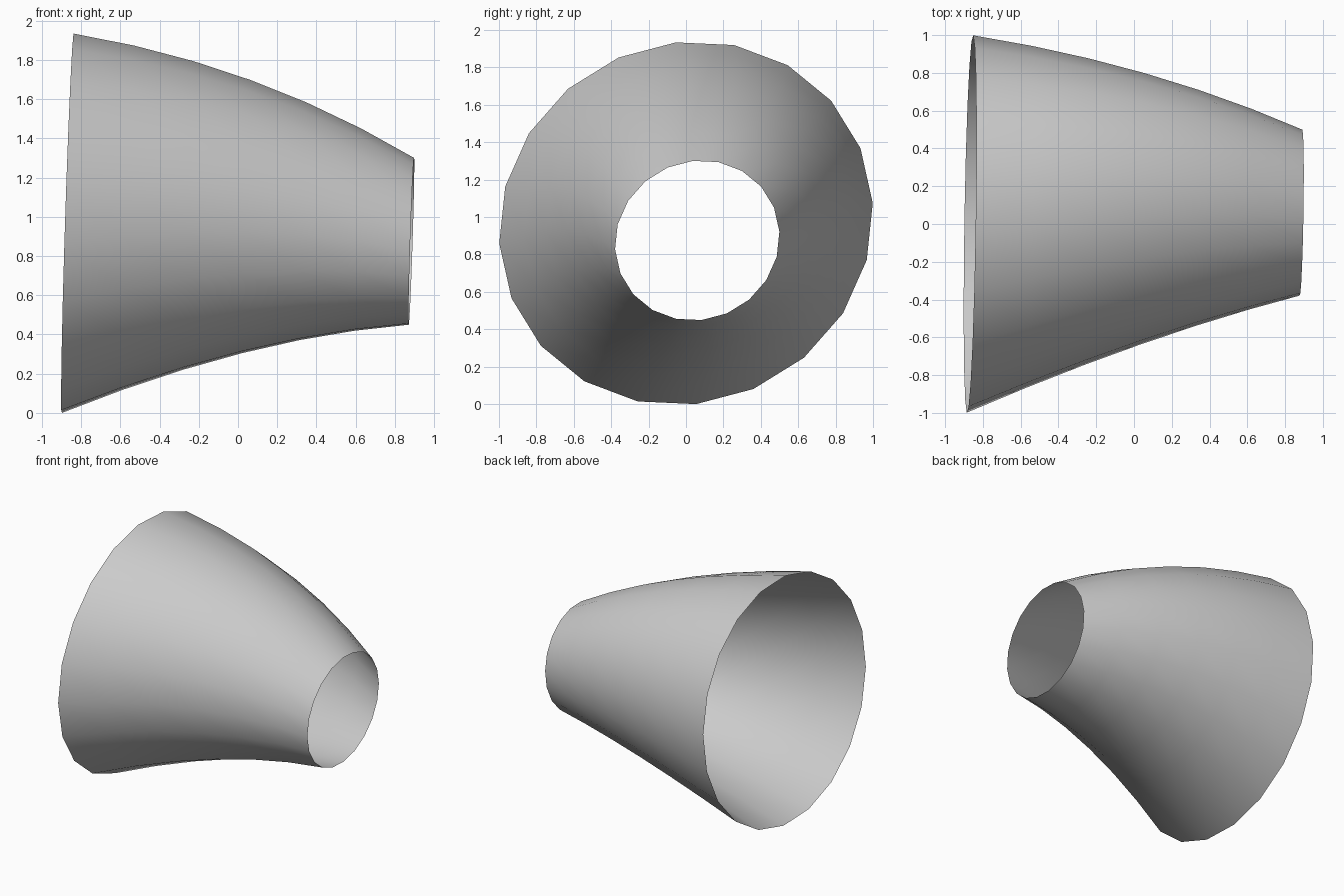
import bpy, bmesh
from math import cos, sin, radians
from mathutils import Vector

if "Cube" in bpy.data.objects:
    bpy.data.objects.remove(bpy.data.objects["Cube"])

SIDES, STEPS = 20, 6

# Start and end ring centres, and how far the spine bows between them
start, end = Vector((-0.868, 0.0, 0.967)), Vector((0.884, 0.06, 0.875))
bow = Vector((0.035, 0.05, 0.08))

# Slightly oval, slightly tilted cross-section axes
a = radians(32)
major = Vector((0, cos(a), sin(a))) * 1.017
minor = Vector((0, -sin(a), cos(a))) * 0.955
for axis in (major, minor):
    axis.x = 0.014 * axis.y + 0.031 * axis.z

# Open tapered tube: rings lofted along the bowed spine
bm = bmesh.new()
rings = []
for i in range(STEPS + 1):
    t = i / STEPS
    centre = start.lerp(end, t) + bow * (4 * t * (1 - t))
    scale = 1 + (0.44 - 1) * t
    ring = []
    for k in range(SIDES):
        ang = radians(-27.3 + 360 * k / SIDES)
        ring.append(bm.verts.new(centre + scale * (major * cos(ang) + minor * sin(ang))))
    rings.append(ring)
for r0, r1 in zip(rings, rings[1:]):
    for k in range(SIDES):
        n = (k + 1) % SIDES
        bm.faces.new((r0[k], r0[n], r1[n], r1[k]))
bmesh.ops.recalc_face_normals(bm, faces=bm.faces)
for f in bm.faces:
    f.smooth = True

mesh = bpy.data.meshes.new("tapered_tube")
bm.to_mesh(mesh)
bm.free()
tube = bpy.data.objects.new("tapered_tube", mesh)
bpy.context.collection.objects.link(tube)
